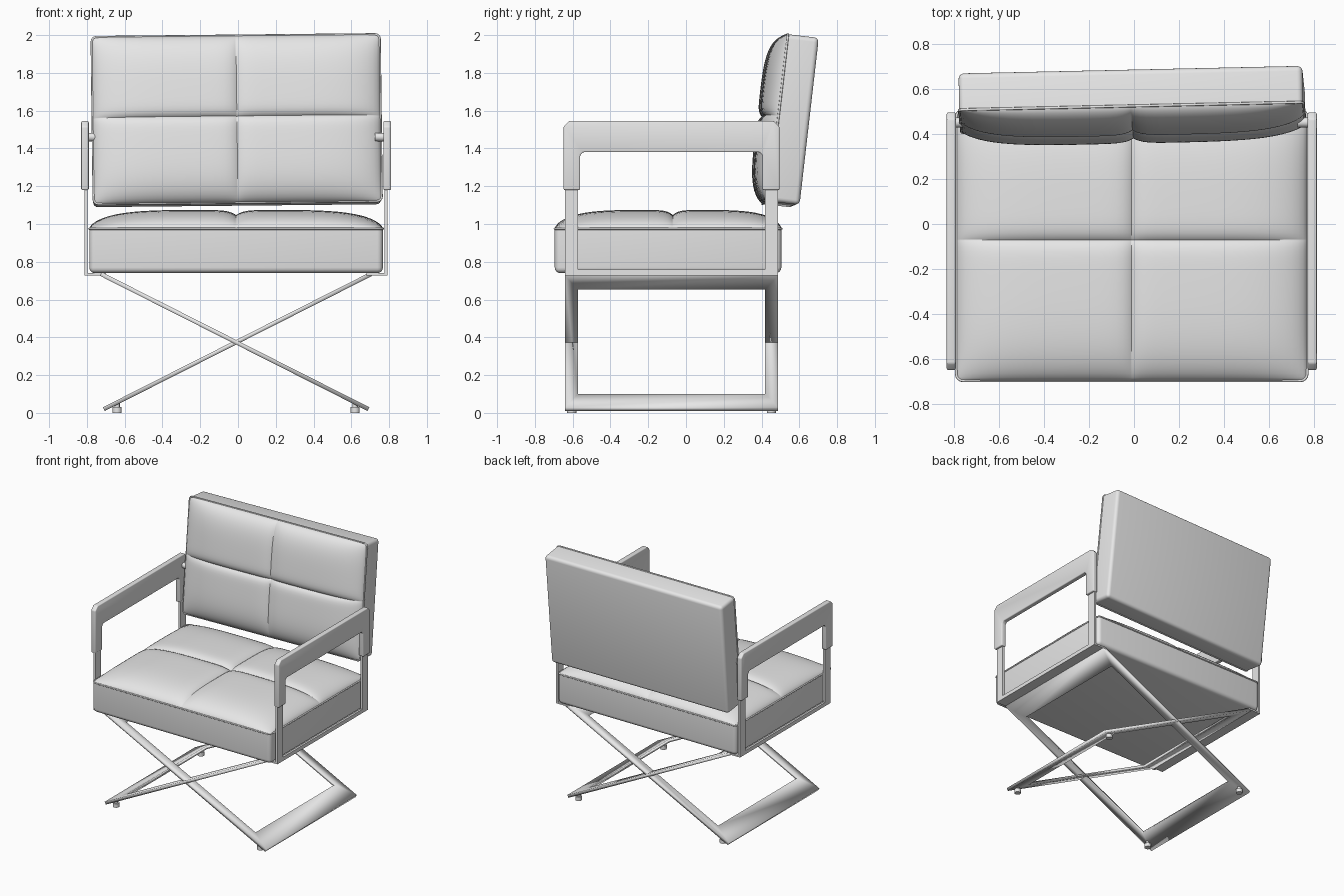
import bpy, bmesh, math
from mathutils import Vector

cube = bpy.data.objects.get("Cube")
if cube:
    bpy.data.objects.remove(cube, do_unlink=True)

CX = -0.01            # middle of the chair across
GREY = (0.8, 0.8, 0.8, 1)
mat = bpy.data.materials.new("light grey")
mat.use_nodes = True
mat.diffuse_color = GREY
mat.node_tree.nodes["Principled BSDF"].inputs["Base Color"].default_value = GREY


def finish(name, bm, angle=35):
    bmesh.ops.recalc_face_normals(bm, faces=bm.faces)
    mesh = bpy.data.meshes.new(name)
    bm.to_mesh(mesh)
    bm.free()
    mesh.materials.append(mat)
    mesh.shade_smooth()
    mesh.set_sharp_from_angle(angle=math.radians(angle))
    ob = bpy.data.objects.new(name, mesh)
    bpy.context.collection.objects.link(ob)
    return ob


def box(name, lo, hi):
    bm = bmesh.new()
    bmesh.ops.create_cube(bm, size=1)
    for v in bm.verts:
        v.co = [(a + b) / 2 + c * (b - a) for a, b, c in zip(lo, hi, v.co)]
    return finish(name, bm)


def cylinder(name, radius, depth, loc, turn=0):
    bm = bmesh.new()
    bmesh.ops.create_cone(bm, cap_ends=True, segments=20, radius1=radius,
                          radius2=radius, depth=depth)
    ob = finish(name, bm)
    ob.location = loc
    ob.rotation_euler.y = turn
    return ob


def side_profile(name, points, x0, x1, bevel=0):
    """Extrude a (y, z) outline across x."""
    bm = bmesh.new()
    face = bm.faces.new([bm.verts.new((x0, y, z)) for y, z in points])
    new = bmesh.ops.extrude_face_region(bm, geom=[face])["geom"]
    bmesh.ops.translate(bm, vec=(x1 - x0, 0, 0),
                        verts=[g for g in new if isinstance(g, bmesh.types.BMVert)])
    if bevel:
        bmesh.ops.bevel(bm, geom=bm.edges[:], offset=bevel, segments=3,
                        profile=0.5, affect='EDGES')
    return finish(name, bm)


def cushion(name, size, crown, seam_v, bevel):
    """Box with its top at local z = 0, carrying four puffed panels."""
    w, d, t = size[0] / 2, size[1] / 2, size[2]
    bm = bmesh.new()
    bmesh.ops.create_cube(bm, size=2)
    for v in bm.verts:
        v.co = (v.co.x * w, v.co.y * d, (v.co.z - 1) * t / 2)
    edges = [e for e in bm.edges if min(v.co.z for v in e.verts) < -t / 2]
    bmesh.ops.bevel(bm, geom=edges, offset=bevel, segments=4, profile=0.5, affect='EDGES')
    body = finish(name + "_body", bm)

    # puffed panels, denser towards the seams and the rim
    n = 22
    half = [(i / n) ** 2 * (3 - 2 * i / n) for i in range(n + 1)]
    line = [-h for h in reversed(half[1:])] + half
    rise = lambda u: max(0, 1 - abs(u) ** 5) ** 0.6 * (1 - 0.28 * math.exp(-abs(u) / 0.045))
    bm = bmesh.new()
    rows = []
    for v in line:
        row = []
        for u in line:
            x = u * w * (1 - 0.012 * abs(v) ** 40)
            y = (v * d + seam_v * (1 - v * v)) * (1 - 0.012 * abs(u) ** 40)
            row.append(bm.verts.new((x, y, crown * rise(u) * rise(v))))
        rows.append(row)
    for a, b in zip(rows, rows[1:]):
        for i in range(len(a) - 1):
            bm.faces.new((a[i], a[i + 1], b[i + 1], b[i]))
    pads = finish(name + "_panels", bm, 60)

    # piping round the rim
    curve = bpy.data.curves.new(name + "_piping", 'CURVE')
    curve.dimensions = '3D'
    curve.bevel_depth = 0.006
    curve.bevel_resolution = 2
    spline = curve.splines.new('POLY')
    pts = []
    for k, (sx, sy) in enumerate([(1, 1), (-1, 1), (-1, -1), (1, -1)]):
        for j in range(5):
            a = math.pi / 2 * (k + j / 4)
            pts.append((sx * (w - bevel) + bevel * math.cos(a),
                        sy * (d - bevel) + bevel * math.sin(a), 0, 1))
    spline.points.add(len(pts) - 1)
    for p, co in zip(spline.points, pts):
        p.co = co
    spline.use_cyclic_u = True
    curve.materials.append(mat)
    piping = bpy.data.objects.new(name + "_piping", curve)
    bpy.context.collection.objects.link(piping)
    return [body, pads, piping]


# seat and slightly twisted, reclined backrest
for ob in cushion("seat", (1.555, 1.2, 0.235), 0.1, 0.025, 0.03):
    ob.location = (CX, -0.095, 0.975)
for ob in cushion("backrest", (1.525, 0.89, 0.165), 0.09, 0.01, 0.025):
    ob.location = (-0.007, 0.472, 1.555)
    ob.rotation_euler = (math.pi / 2 - 0.115, -0.01, 0.022)

# side frames and padded arms
Y0, Y1, BAR = -0.64, 0.487, 0.068
for side, s in (("left", 1), ("right", -1)):
    at = lambda x: CX + s * x
    side_profile(side + "_side_frame",
                 [(Y0, 0.73), (Y1, 0.73), (Y1, 1.4), (Y1 - BAR, 1.4),
                  (Y1 - BAR, 0.758), (Y0 + BAR, 0.758), (Y0 + BAR, 1.4), (Y0, 1.4)],
                 at(0.786), at(0.802))
    side_profile(side + "_arm_pad",
                 [(-0.648, 1.18), (-0.648, 1.515), (-0.618, 1.545), (0.465, 1.545),
                  (0.495, 1.515), (0.495, 1.18), (0.405, 1.18), (0.405, 1.365),
                  (0.39, 1.38), (-0.545, 1.38), (-0.56, 1.365), (-0.56, 1.18)],
                 at(0.78), at(0.82), 0.007)
    xs = sorted((at(0.69), at(0.802)))
    box(side + "_seat_rail", (xs[0], Y0, 0.728), (xs[1], Y1, 0.74))
    cylinder(side + "_back_pivot", 0.022, 0.06, (at(0.765), 0.45, 1.46), math.pi / 2)

    # flat rectangular leg frame, sloping from one side down to the other
    top, low = Vector((at(-0.715), 0, 0.735)), Vector((at(0.7), 0, 0.02))
    bm = bmesh.new()
    loops = []
    for inset, f in ((0, 0), (BAR, 0.1)):
        a, b = top.lerp(low, f), top.lerp(low, 1 - f)
        loops.append([bm.verts.new((p.x, y, p.z)) for p, y in
                      ((a, Y0 + inset), (b, Y0 + inset), (b, Y1 - inset), (a, Y1 - inset))])
    outer, inner = loops
    for i in range(4):
        j = (i + 1) % 4
        bm.faces.new((outer[i], outer[j], inner[j], inner[i]))
    legs = finish(side + "_leg_frame", bm)
    solid = legs.modifiers.new("thickness", 'SOLIDIFY')
    solid.thickness = 0.022
    solid.offset = 0

    # feet
    for end, y in (("front", -0.605), ("back", 0.452)):
        cylinder(f"{side}_{end}_foot", 0.024, 0.03, (at(0.63), y, 0.015))
        cylinder(f"{side}_{end}_foot_stem", 0.014, 0.03, (at(0.63), y, 0.035))
